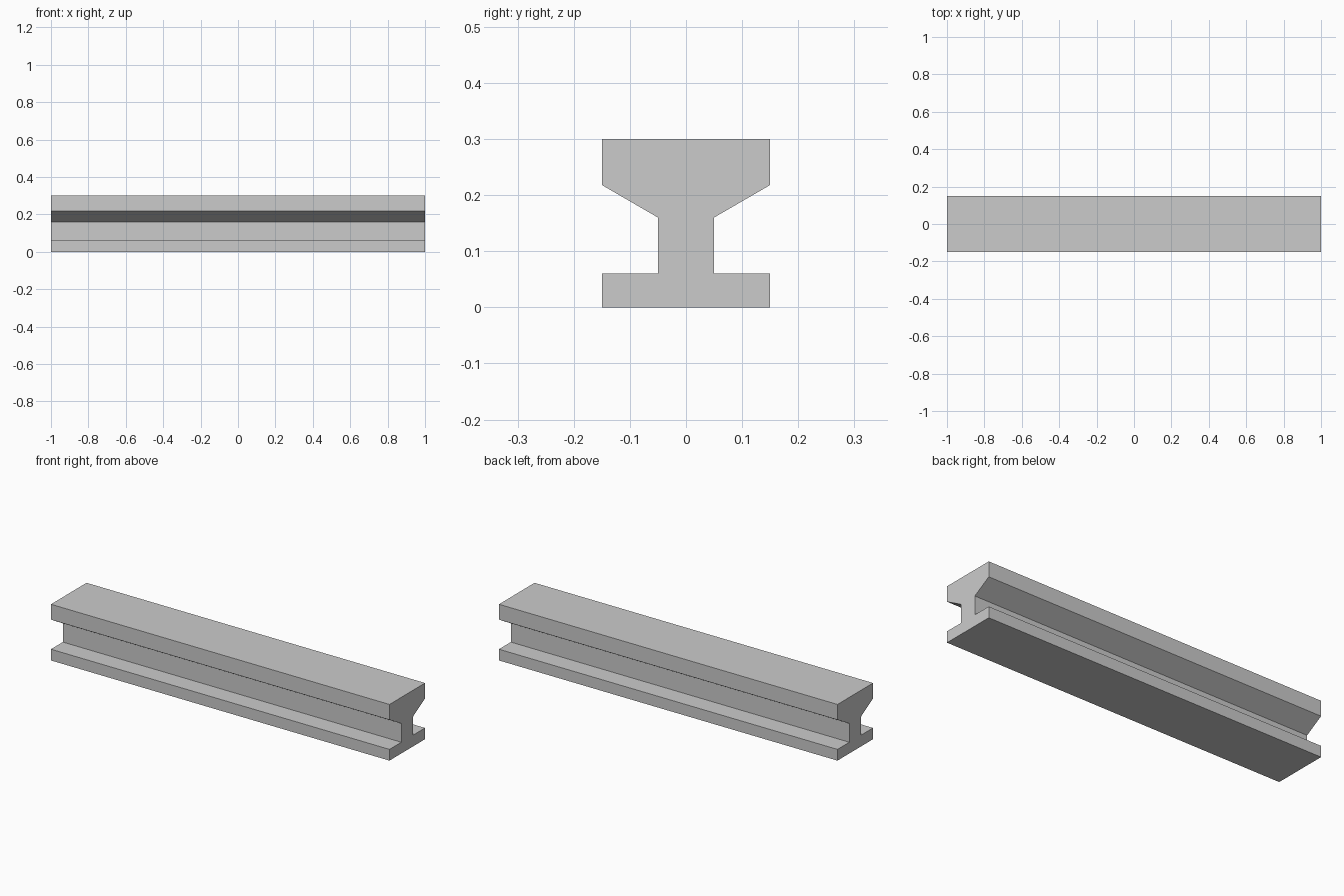
import bpy
import bmesh

cube = bpy.data.objects.get("Cube")
if cube:
    bpy.data.objects.remove(cube, do_unlink=True)

LENGTH = 2.0
# Half cross-section (y, z) from the foot up to the head
HALF_PROFILE = [(0.15, 0), (0.15, 0.06), (0.05, 0.06),
                (0.05, 0.16), (0.15, 0.218), (0.15, 0.3)]


def make_material(name, color):
    mat = bpy.data.materials.new(name)
    mat.use_nodes = True
    mat.diffuse_color = color
    mat.node_tree.nodes["Principled BSDF"].inputs["Base Color"].default_value = color
    return mat


def extrude_profile(name, profile, length, mat):
    """Sweep a closed y-z outline along x, centred on the origin."""
    bm = bmesh.new()
    verts = [bm.verts.new((-length / 2, y, z)) for y, z in profile]
    end = bm.faces.new(verts)
    swept = bmesh.ops.extrude_face_region(bm, geom=[end], use_keep_orig=True)
    moved = [g for g in swept["geom"] if isinstance(g, bmesh.types.BMVert)]
    bmesh.ops.translate(bm, verts=moved, vec=(length, 0, 0))
    bmesh.ops.recalc_face_normals(bm, faces=bm.faces)
    mesh = bpy.data.meshes.new(name)
    bm.to_mesh(mesh)
    bm.free()
    mesh.materials.append(mat)
    obj = bpy.data.objects.new(name, mesh)
    bpy.context.collection.objects.link(obj)
    return obj


# Flanged beam: mirrored outline swept along its length
grey = make_material("concrete grey", (0.6, 0.6, 0.6, 1))
outline = HALF_PROFILE + [(-y, z) for y, z in reversed(HALF_PROFILE)]
extrude_profile("beam", outline, LENGTH, grey)
